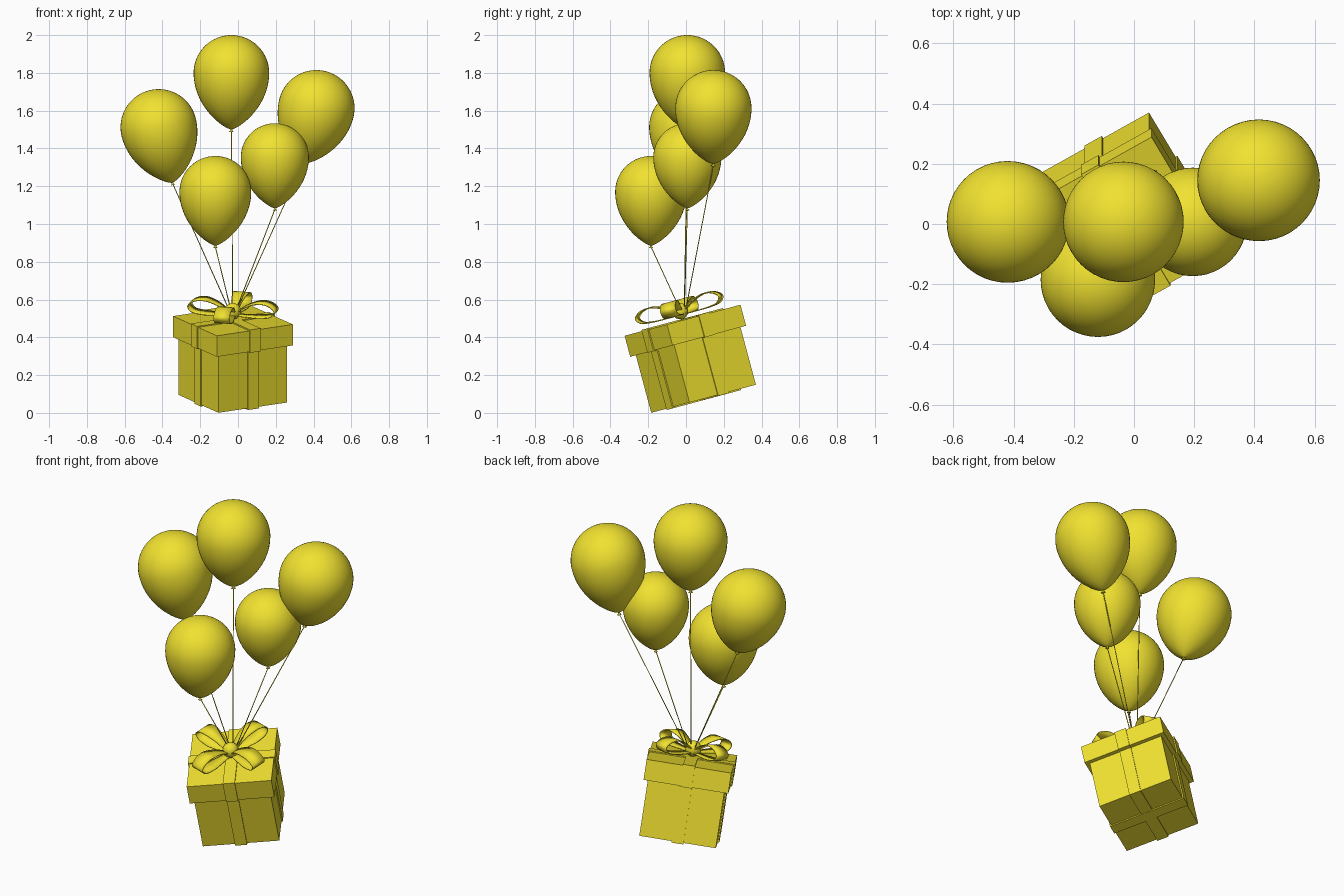
import bpy, bmesh
from math import radians, sin, cos, pi
from mathutils import Matrix, Vector

if "Cube" in bpy.data.objects:
    bpy.data.objects.remove(bpy.data.objects["Cube"])

yellow = bpy.data.materials.new("yellow")
yellow.diffuse_color = (0.88, 0.76, 0.03, 1)
yellow.use_nodes = True
yellow.node_tree.nodes["Principled BSDF"].inputs["Base Color"].default_value = yellow.diffuse_color


def make(name, bm, matrix=Matrix(), smooth=False):
    bmesh.ops.recalc_face_normals(bm, faces=bm.faces)
    mesh = bpy.data.meshes.new(name)
    bm.to_mesh(mesh)
    bm.free()
    mesh.materials.append(yellow)
    for p in mesh.polygons:
        p.use_smooth = smooth
    ob = bpy.data.objects.new(name, mesh)
    bpy.context.collection.objects.link(ob)
    ob.matrix_world = matrix
    return ob


def box(name, sx, sy, z0, z1, matrix):
    bm = bmesh.new()
    bmesh.ops.create_cube(bm, size=1, matrix=Matrix.Translation((0, 0, (z0 + z1) / 2))
                          @ Matrix.Diagonal((sx, sy, z1 - z0, 1)))
    return make(name, bm, matrix)


def lathe(name, profile, matrix, seg=48):
    bm = bmesh.new()
    vs = [bm.verts.new((r, 0, z)) for r, z in profile]
    es = [bm.edges.new(e) for e in zip(vs, vs[1:])]
    bmesh.ops.spin(bm, geom=vs + es, axis=(0, 0, 1), cent=(0, 0, 0),
                   angle=2 * pi, steps=seg, use_duplicate=False)
    bmesh.ops.remove_doubles(bm, verts=bm.verts, dist=1e-5)
    return make(name, bm, matrix, True)


def spline(pts, n=8):
    # Catmull-Rom samples through the points
    p = [Vector(q) for q in pts]
    p = [2 * p[0] - p[1]] + p + [2 * p[-1] - p[-2]]
    out = []
    for a, b, c, d in zip(p, p[1:], p[2:], p[3:]):
        for i in range(n):
            t = i / n
            out.append(0.5 * (2 * b + (c - a) * t + (2 * a - 5 * b + 4 * c - d) * t * t
                              + (3 * b - a - 3 * c + d) * t ** 3))
    return out + [p[-2]]


# Gift box: turned, then tilted
H = 0.43
tilt = (Matrix.Translation((-0.027, 0.093, 0.075)) @ Matrix.Rotation(radians(15), 4, 'X')
        @ Matrix.Rotation(radians(30), 4, 'Z'))
box("box_body", 0.42, 0.42, 0, H - 0.05, tilt)
box("box_lid", 0.465, 0.465, H - 0.115, H, tilt)

# Crossing ribbons around body and lid
for i in range(2):
    m = tilt @ Matrix.Rotation(i * pi / 2, 4, 'Z')
    e = 0.007 - i * 0.001
    box("body_ribbon", 0.066, 0.42 + 2 * e, -e, H - 0.06, m)
    box("lid_ribbon", 0.066, 0.465 + 2 * e, H - 0.115 - e / 2, H + e, m)

# Bow: four diagonal loops and a round knot
loop = spline([(0.02, 0.045), (0.08, 0.085), (0.15, 0.108), (0.205, 0.1), (0.236, 0.072),
               (0.215, 0.042), (0.16, 0.032), (0.09, 0.03), (0.02, 0.03)])
for i in range(4):
    bm = bmesh.new()
    rows = []
    for p in loop:
        w = 0.016 + 0.027 * min(1, p.x / 0.15)
        rows.append([bm.verts.new((p.x, s * w, p.y)) for s in (-1, 1)])
    for a, b in zip(rows, rows[1:]):
        bm.faces.new((a[0], a[1], b[1], b[0]))
    ob = make("bow_loop", bm, tilt @ Matrix.Translation((0, 0, H))
              @ Matrix.Rotation(radians(45 + 90 * i), 4, 'Z'), True)
    sol = ob.modifiers.new("thickness", 'SOLIDIFY')
    sol.thickness = 0.006
    sol.offset = 0
    bpy.context.view_layer.objects.active = ob
    ob.select_set(True)
    bpy.ops.object.shade_smooth_by_angle(angle=radians(40))
    ob.select_set(False)
bm = bmesh.new()
bmesh.ops.create_uvsphere(bm, u_segments=32, v_segments=16, radius=0.043)
make("bow_knot", bm, tilt @ Matrix.Translation((0, 0, H + 0.05)), True)

# Balloons: centre, radius, lean; each has a tied neck and a string to the bow
upper = [(sin(a * pi / 40), cos(a * pi / 40)) for a in range(20)]
lower = [(max(cos(a * pi / 48), 0) ** 1.5, -1.5 * sin(a * pi / 48)) for a in range(24)]
neck = [(0.03, -1.5), (0.025, -1.52), (0.06, -1.56), (0, -1.56)]
anchor = Vector((-0.027, -0.01, 0.5))
for x, y, z, r, lean in [(-0.035, 0.007, 1.8, 0.2, 0), (-0.42, 0.007, 1.512, 0.202, -14),
                         (0.415, 0.145, 1.613, 0.202, 14), (0.195, 0.007, 1.353, 0.18, 0),
                         (-0.12, -0.185, 1.17, 0.19, 0)]:
    m = (Matrix.Translation((x, y, z)) @ Matrix.Rotation(radians(lean), 4, 'Y')
         @ Matrix.Scale(r, 4))
    lathe("balloon", upper + lower + neck, m)
    tip = m @ Vector((0, 0, -1.53))
    d = tip - anchor
    bm = bmesh.new()
    bmesh.ops.create_cone(bm, cap_ends=True, segments=8, radius1=0.0025, radius2=0.0025,
                          depth=d.length)
    make("balloon_string", bm, Matrix.Translation((tip + anchor) / 2)
         @ d.to_track_quat('Z', 'Y').to_matrix().to_4x4(), True)
